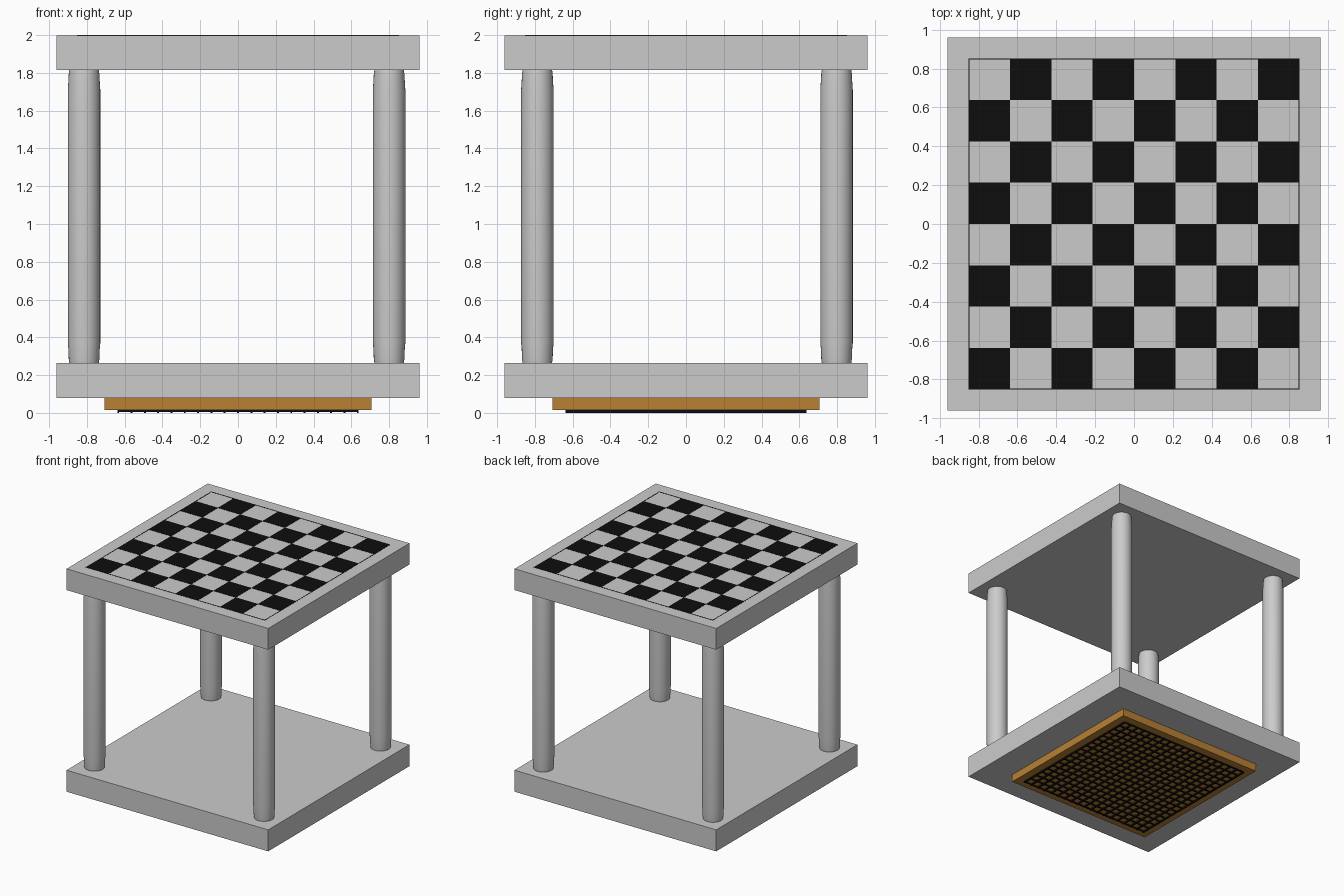
import bpy, bmesh, math
from mathutils import Matrix

if "Cube" in bpy.data.objects:
    bpy.data.objects.remove(bpy.data.objects["Cube"])


def material(name, rgb):
    m = bpy.data.materials.new(name)
    m.diffuse_color = (*rgb, 1)
    m.use_nodes = True
    m.node_tree.nodes["Principled BSDF"].inputs["Base Color"].default_value = m.diffuse_color
    return m


black = material("black", (0.004, 0.004, 0.004))
wood = material("wood", (0.48, 0.22, 0.035))


def boxes(name, items, mat=None):
    """One object from boxes given as (x0, x1, y0, y1, z0, z1)."""
    bm = bmesh.new()
    for x0, x1, y0, y1, z0, z1 in items:
        place = Matrix.Translation(((x0 + x1) / 2, (y0 + y1) / 2, (z0 + z1) / 2))
        size = Matrix.Diagonal((x1 - x0, y1 - y0, z1 - z0, 1))
        bmesh.ops.create_cube(bm, size=1, matrix=place @ size)
    return finish(name, bm, mat)


def finish(name, bm, mat=None):
    me = bpy.data.meshes.new(name)
    bm.to_mesh(me)
    bm.free()
    ob = bpy.data.objects.new(name, me)
    bpy.context.collection.objects.link(ob)
    if mat:
        me.materials.append(mat)
    return ob


def square(h, z0, z1):
    return (-h, h, -h, h, z0, z1)


# Two slabs and the wooden board under the lower one
boxes("table_top", [square(0.96, 1.815, 1.998)])
boxes("lower_shelf", [square(0.96, 0.08, 0.265)])
boxes("underside_board", [square(0.707, 0.014, 0.08)], wood)

# Chequered squares and thin border on the table top
H, N = 0.85, 8
s = 2 * H / N
boxes("dark_squares",
      [(-H + i * s, -H + (i + 1) * s, -H + j * s, -H + (j + 1) * s, 1.994, 2.0)
       for i in range(N) for j in range(N) if (i + j) % 2 == 0], black)
w = 0.003
border = []
for e in (-H, H):
    border += [(-H - w, H + w, e - w, e + w, 1.994, 1.9995),
               (e - w, e + w, -H - w, H + w, 1.994, 1.9995)]
boxes("board_border", border, black)

# Grid of 19 x 19 raised lines below the wooden board
G, L, t = 0.634, 19, 0.005
lines = []
for k in range(L):
    c = -G + 2 * G * k / (L - 1)
    lines += [(-G - t, G + t, c - t, c + t, 0.005, 0.016),
              (c - t, c + t, -G - t, G + t, 0.0, 0.016)]
boxes("grid_lines", lines, black)

# Round legs, slightly narrowed at both ends
PROFILE = [(0.078, 0.265), (0.081, 0.285), (0.083, 0.34), (0.086, 0.37),
           (0.086, 1.71), (0.083, 1.755), (0.081, 1.795), (0.078, 1.815)]


def leg(name, x, y, sides=32):
    bm = bmesh.new()
    rings = [[bm.verts.new((x + r * math.cos(2 * math.pi * i / sides),
                            y + r * math.sin(2 * math.pi * i / sides), z))
              for i in range(sides)] for r, z in PROFILE]
    for a, b in zip(rings, rings[1:]):
        for i in range(sides):
            j = (i + 1) % sides
            bm.faces.new((a[i], a[j], b[j], b[i]))
    bm.faces.new(rings[0][::-1])
    bm.faces.new(rings[-1])
    ob = finish(name, bm)
    bpy.ops.object.select_all(action='DESELECT')
    ob.select_set(True)
    bpy.context.view_layer.objects.active = ob
    bpy.ops.object.shade_smooth_by_angle(angle=math.radians(35))


for side, x in (("left", -0.815), ("right", 0.80)):
    for end, y in (("front", -0.787), ("back", 0.797)):
        leg(f"{end}_{side}_leg", x, y)
